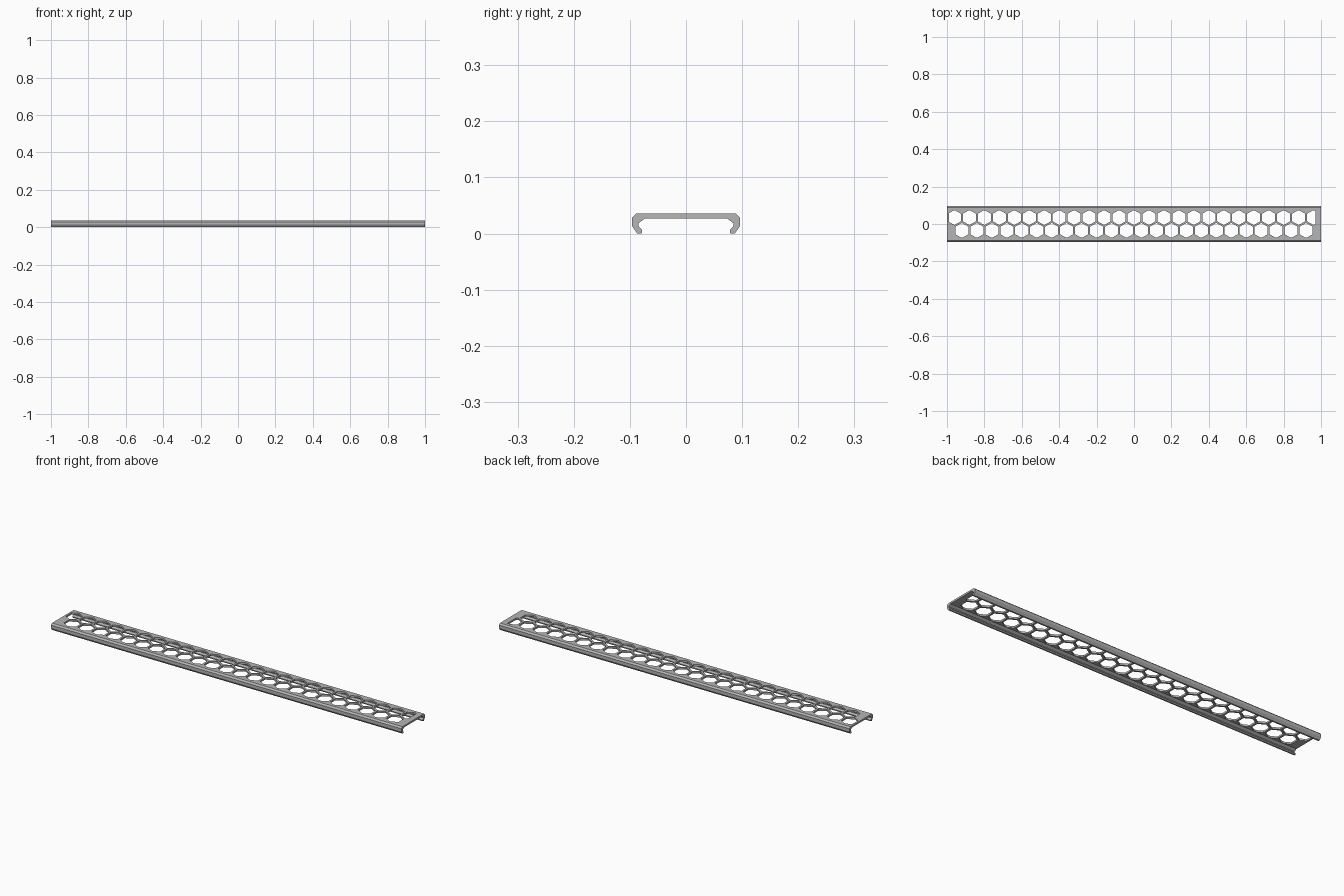
import bpy
import bmesh
from math import cos, sin, pi
from mathutils import Vector

cube = bpy.data.objects.get("Cube")
if cube:
    bpy.data.objects.remove(cube, do_unlink=True)

GREY = (0.46, 0.46, 0.46, 1)
PITCH = 0.08          # spacing of the holes along a row
RADIUS = 0.0404       # corner radius of a hexagon
ROW_Y = PITCH * sin(pi / 3) / 2

grey = bpy.data.materials.new("grey metal")
grey.use_nodes = True
grey.diffuse_color = GREY
grey.node_tree.nodes["Principled BSDF"].inputs["Base Color"].default_value = GREY


def extruded(name, bm, direction):
    """Extrude the flat faces of bm into a solid object."""
    result = bmesh.ops.extrude_face_region(bm, geom=bm.faces[:], use_keep_orig=True)
    moved = [v for v in result["geom"] if isinstance(v, bmesh.types.BMVert)]
    bmesh.ops.translate(bm, verts=moved, vec=direction)
    bmesh.ops.recalc_face_normals(bm, faces=bm.faces[:])
    mesh = bpy.data.meshes.new(name)
    bm.to_mesh(mesh)
    bm.free()
    obj = bpy.data.objects.new(name, mesh)
    bpy.context.collection.objects.link(obj)
    return obj


# Channel: half of the clip profile (y, z), mirrored and run along x
half = [(0.088, 0.036), (0.096, 0.028), (0.096, 0.013), (0.087, 0), (0.079, 0),
        (0.078, 0.006), (0.085, 0.014), (0.085, 0.018), (0.073, 0.027)]
profile = half + [(-y, z) for y, z in reversed(half)]
bm = bmesh.new()
bm.faces.new([bm.verts.new((-1, y, z)) for y, z in profile])
cover = extruded("channel_cover", bm, Vector((2, 0, 0)))
cover.data.materials.append(grey)

# Hexagon cutters: two staggered rows, trimmed to the open area
bm = bmesh.new()
for count, row_y in ((25, ROW_Y), (24, -ROW_Y)):
    for i in range(count):
        x = (i - (count - 1) / 2) * PITCH
        bm.faces.new([bm.verts.new((x + RADIUS * sin(k * pi / 3),
                                    row_y + RADIUS * cos(k * pi / 3), 0.02))
                      for k in range(6)])
for edge, outward in (((-0.99, 0, 0), (-1, 0, 0)), ((0.97, 0, 0), (1, 0, 0)),
                      ((0, 0.071, 0), (0, 1, 0)), ((0, -0.071, 0), (0, -1, 0))):
    bmesh.ops.bisect_plane(bm, geom=bm.verts[:] + bm.edges[:] + bm.faces[:],
                           plane_co=edge, plane_no=outward, clear_outer=True)
cutter = extruded("hole_cutter", bm, Vector((0, 0, 0.03)))
cutter.hide_render = True
cutter.hide_viewport = True
cutter.data.materials.append(grey)

# Punch the holes
punch = cover.modifiers.new("punch holes", 'BOOLEAN')
punch.operation = 'DIFFERENCE'
punch.solver = 'EXACT'
punch.object = cutter
